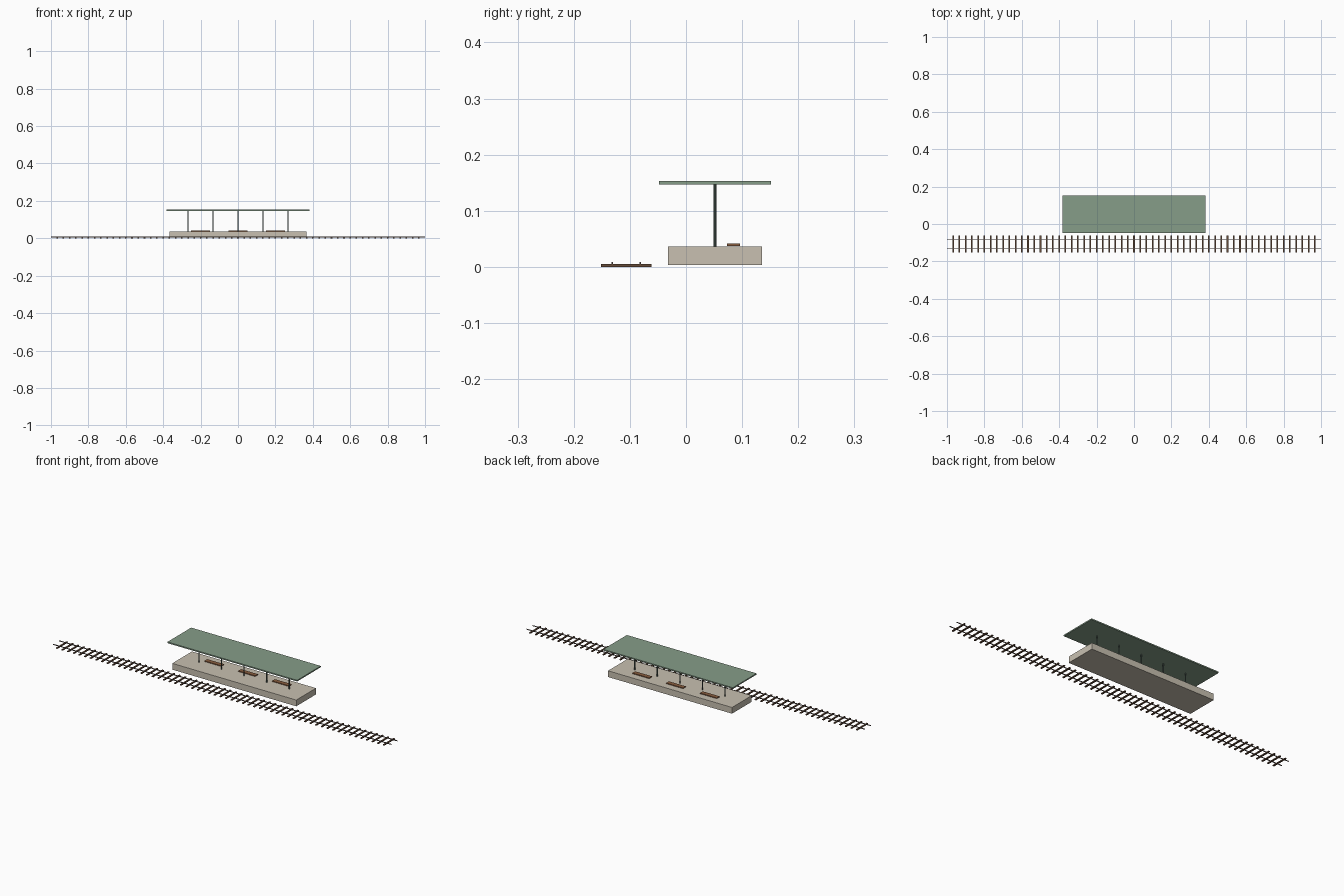
import bpy

if "Cube" in bpy.data.objects:
    bpy.data.objects.remove(bpy.data.objects["Cube"])


def material(name, rgb):
    m = bpy.data.materials.new(name)
    m.diffuse_color = (*rgb, 1)
    m.use_nodes = True
    m.node_tree.nodes["Principled BSDF"].inputs["Base Color"].default_value = m.diffuse_color
    return m


CONCRETE = material("concrete", (0.58, 0.53, 0.44))
GREEN = material("roof_green", (0.24, 0.34, 0.25))
IRON = material("post_iron", (0.09, 0.13, 0.11))
WOOD = material("bench_wood", (0.25, 0.11, 0.05))
TIMBER = material("tie_timber", (0.13, 0.07, 0.04))
STEEL = material("rail_steel", (0.16, 0.12, 0.11))


def box(name, x, y, z, mat):
    """Box from (min, max) pairs."""
    bpy.ops.mesh.primitive_cube_add(
        size=1, location=[(a + b) / 2 for a, b in (x, y, z)])
    o = bpy.context.object
    o.name = name
    o.scale = [b - a for a, b in (x, y, z)]
    bpy.ops.object.transform_apply(location=False, rotation=False, scale=True)
    o.data.materials.append(mat)
    return o


def around(c, w):
    return (c - w / 2, c + w / 2)


PLAT_Y, TRACK_Y = 0.0517, -0.1067

# Platform slab and canopy
box("platform", around(0, 0.7333), around(PLAT_Y, 0.1667), (0.0033, 0.0367), CONCRETE)
box("canopy_roof", around(0, 0.7667), around(PLAT_Y, 0.2), (0.1467, 0.1533), GREEN)

# Posts along the platform centre line
for i in range(5):
    bpy.ops.mesh.primitive_cylinder_add(
        vertices=8, radius=0.003, depth=0.11,
        location=((i - 2) * 0.1333, PLAT_Y, 0.0917))
    post = bpy.context.object
    post.name = f"canopy_post_{i + 1}"
    post.data.materials.append(IRON)

# Benches behind the posts
for i in range(3):
    box(f"bench_{i + 1}", around((i - 1) * 0.2, 0.1),
        around(PLAT_Y + 0.0333, 0.0233), (0.0375, 0.0415), WOOD)

# Sleepers
for i in range(59):
    box(f"tie_{i + 1}", around((i - 29) / 30, 0.0083),
        around(TRACK_Y, 0.09), (0, 0.005), TIMBER)

# Rails
for name, side in (("front_rail", -1), ("back_rail", 1)):
    box(name, (-1, 1), around(TRACK_Y + side * 0.025, 0.0027), (0.005, 0.009), STEEL)
